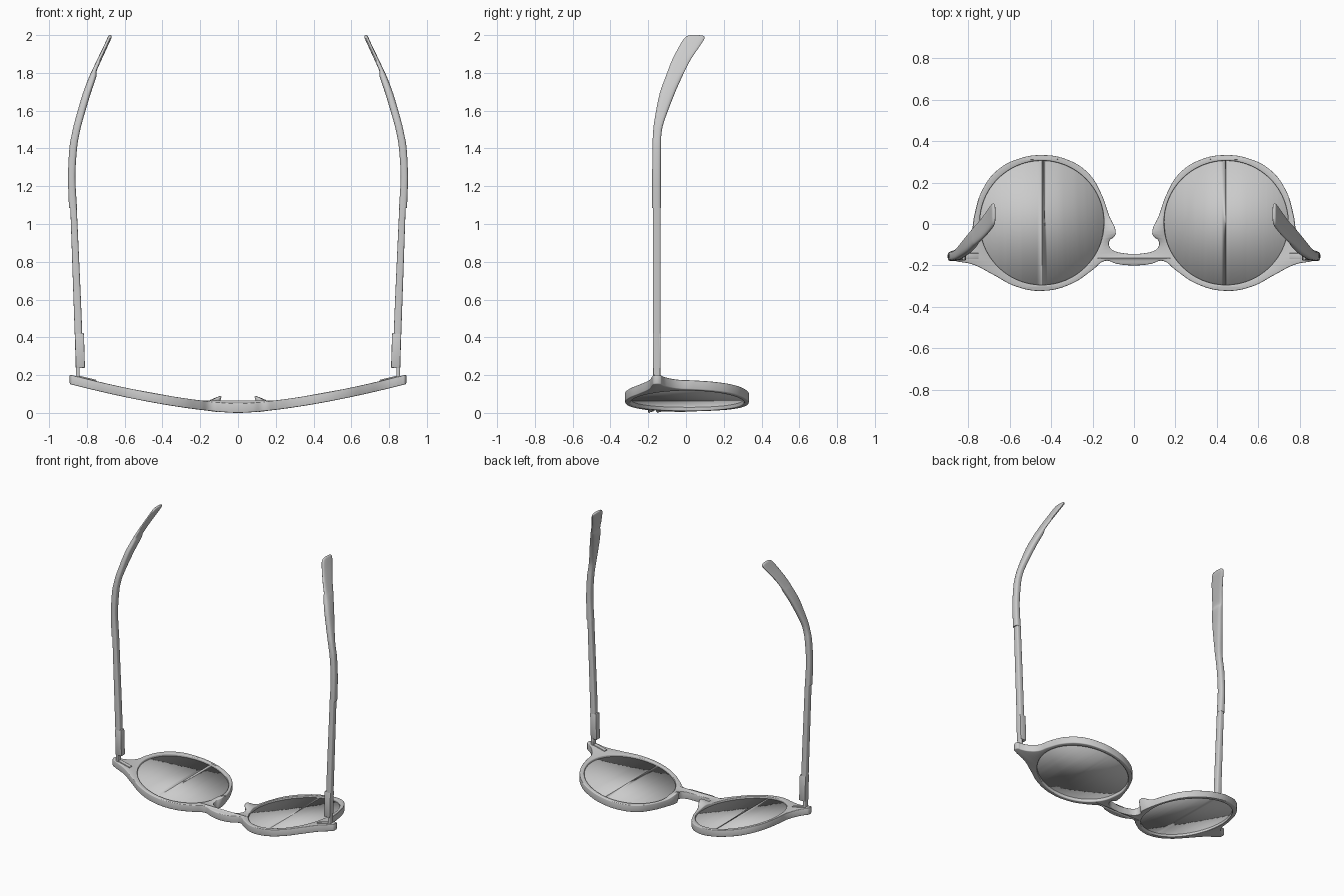
import bpy, bmesh, math

if "Cube" in bpy.data.objects:
    bpy.data.objects.remove(bpy.data.objects["Cube"])

THICK = 0.05                      # depth of the front frame
LENS_X, LENS_Y, LENS_R = 0.445, 0.006, 0.30


def sweep(x):
    """Wrap of the front: height of its outer face at a given x."""
    return 0.155 * (abs(x) / 0.9) ** 1.5


def finish(obj, angle=35, mirror=True):
    if mirror:
        obj.modifiers.new("Mirror", 'MIRROR')
    bpy.ops.object.select_all(action='DESELECT')
    obj.select_set(True)
    bpy.context.view_layer.objects.active = obj
    bpy.ops.object.shade_smooth_by_angle(angle=math.radians(angle))


def from_bmesh(bm, name):
    bmesh.ops.recalc_face_normals(bm, faces=bm.faces)
    mesh = bpy.data.meshes.new(name)
    bm.to_mesh(mesh)
    bm.free()
    obj = bpy.data.objects.new(name, mesh)
    bpy.context.collection.objects.link(obj)
    return obj


def catmull(a, b, c, d, t):
    return [0.5 * (2 * q + (r - p) * t + (2 * p - 5 * q + 4 * r - s) * t * t
                   + (3 * q - p - 3 * r + s) * t ** 3) for p, q, r, s in zip(a, b, c, d)]


def loft(name, stations, roundness, steps=4, sides=20):
    """Skin through stations (z, x0, x1, y0, y1) with a rounded cross-section."""
    n = len(stations)
    rows = []
    for i in range(n - 1):
        p = [stations[min(max(k, 0), n - 1)] for k in (i - 1, i, i + 1, i + 2)]
        rows += [catmull(*p, s / steps) for s in range(steps)]
    rows.append(stations[-1])

    def power(v):
        return math.copysign(abs(v) ** roundness, v)
    bm = bmesh.new()
    rings = []
    for z, x0, x1, y0, y1 in rows:
        ring = []
        for k in range(sides):
            a = 2 * math.pi * (k + 0.5) / sides
            ring.append(bm.verts.new(((x0 + x1) / 2 + (x1 - x0) / 2 * power(math.cos(a)),
                                      (y0 + y1) / 2 + (y1 - y0) / 2 * power(math.sin(a)), z)))
        rings.append(ring)
    for r, s in zip(rings, rings[1:]):
        for k in range(sides):
            m = (k + 1) % sides
            bm.faces.new((r[k], r[m], s[m], s[k]))
    bm.faces.new(rings[0])
    bm.faces.new(rings[-1])
    obj = from_bmesh(bm, name)
    finish(obj, 45)
    return obj


def box(name, loc, size, rot_y=0.0, bevel=0.004):
    bm = bmesh.new()
    bmesh.ops.create_cube(bm, size=1)
    c, s = math.cos(rot_y), math.sin(rot_y)
    for v in bm.verts:
        x, y, z = (v.co[i] * size[i] for i in range(3))
        v.co = (loc[0] + c * x - s * z, loc[1] + y, loc[2] + s * x + c * z)
    bmesh.ops.bevel(bm, geom=bm.edges[:], offset=bevel, segments=2, profile=0.5, affect='EDGES')
    finish(from_bmesh(bm, name))


# Front frame: one flat outline with two lens holes, thickened then wrapped
half = [(0.08, -0.193), (0.14, -0.178), (0.2, -0.222), (0.3, -0.288), (0.44, -0.323),
        (0.57, -0.302), (0.68, -0.245), (0.78, -0.195), (0.865, -0.178), (0.885, -0.17),
        (0.885, -0.134), (0.868, -0.126), (0.83, -0.1), (0.787, -0.04), (0.772, 0.04),
        (0.735, 0.16), (0.66, 0.26), (0.56, 0.314), (0.445, 0.333), (0.32, 0.31),
        (0.22, 0.245), (0.16, 0.15), (0.12, 0.04), (0.088, -0.045), (0.096, -0.062),
        (0.118, -0.08), (0.118, -0.11), (0.095, -0.13), (0.05, -0.141)]
outline = [(0, -0.2)] + half + [(0, -0.145)] + [(-x, y) for x, y in reversed(half)]

curve = bpy.data.curves.new("front_frame", 'CURVE')
curve.dimensions = '2D'
curve.fill_mode = 'BOTH'
curve.bevel_depth = 0.005
curve.bevel_resolution = 2
curve.offset = -0.005
curve.extrude = THICK / 2 - 0.005
sp = curve.splines.new('BEZIER')
sp.bezier_points.add(len(outline) - 1)
for bp, (x, y) in zip(sp.bezier_points, outline):
    bp.co = (x, y, 0)
    bp.handle_left_type = bp.handle_right_type = 'AUTO'
sp.use_cyclic_u = True
sp.resolution_u = 6
for side in (-1, 1):
    sp = curve.splines.new('POLY')
    sp.points.add(95)
    for k, pt in enumerate(sp.points):
        a = -2 * math.pi * k / 96
        pt.co = (side * LENS_X + LENS_R * math.cos(a), LENS_Y + LENS_R * math.sin(a), 0, 1)
    sp.use_cyclic_u = True
frame = bpy.data.objects.new("front_frame", curve)
bpy.context.collection.objects.link(frame)
bpy.context.view_layer.objects.active = frame
frame.select_set(True)
bpy.ops.object.convert(target='MESH')
frame = bpy.context.view_layer.objects.active
bm = bmesh.new()
bm.from_mesh(frame.data)
bmesh.ops.remove_doubles(bm, verts=bm.verts, dist=0.0002)
for v in bm.verts:
    x, y, z = v.co
    # nose pads: the back edge is raised beside the notch, the front edge drawn in
    w = math.exp(-((abs(x) - 0.088) / 0.05) ** 2 - ((y + 0.035) / 0.055) ** 2)
    v.co.z = sweep(x) + THICK / 2 + z + (0.036 * w if z > 0 else 0)
    if z < 0:
        v.co.x += math.copysign(0.018 * w, x)
bmesh.ops.recalc_face_normals(bm, faces=bm.faces)
bm.to_mesh(frame.data)
bm.free()
finish(frame, 35, mirror=False)

# Lenses: discs cut in strips so that they follow the wrap
bm = bmesh.new()
bmesh.ops.create_circle(bm, cap_ends=True, segments=96, radius=LENS_R + 0.004)
for v in bm.verts:
    v.co.x += LENS_X
    v.co.y += LENS_Y
for k in range(1, 24):
    x = LENS_X - LENS_R + 2 * LENS_R * k / 24
    bmesh.ops.bisect_plane(bm, geom=bm.verts[:] + bm.edges[:] + bm.faces[:],
                           plane_co=(x, 0, 0), plane_no=(1, 0, 0))
for v in bm.verts:
    v.co.z = sweep(v.co.x) + THICK * 0.55
lens = from_bmesh(bm, "lens")
solid = lens.modifiers.new("Solidify", 'SOLIDIFY')
solid.thickness = 0.016
solid.offset = 0
finish(lens)

# Temple arms: straight bar from the hinge
loft("temple_arm", [(0.17, 0.838, 0.858, -0.174, -0.136), (0.24, 0.838, 0.859, -0.174, -0.136),
                    (0.44, 0.834, 0.865, -0.175, -0.135), (0.46, 0.826, 0.866, -0.176, -0.134),
                    (1.095, 0.854, 0.888, -0.176, -0.134)], 0.45)

# Temple tips: curved sleeves that widen, thin out and hook inwards
loft("temple_tip", [(1.085, 0.852, 0.895, -0.179, -0.132), (1.25, 0.861, 0.9, -0.179, -0.133),
                    (1.4, 0.852, 0.893, -0.178, -0.132), (1.475, 0.84, 0.88, -0.175, -0.13),
                    (1.545, 0.823, 0.864, -0.168, -0.115), (1.69, 0.78, 0.822, -0.14, -0.06),
                    (1.78, 0.75, 0.788, -0.108, -0.02), (1.81, 0.748, 0.774, -0.097, -0.006),
                    (1.87, 0.722, 0.746, -0.073, 0.025), (1.94, 0.69, 0.712, -0.037, 0.072),
                    (1.98, 0.672, 0.694, -0.012, 0.097), (1.995, 0.669, 0.687, 0.005, 0.094),
                    (2.0, 0.672, 0.683, 0.025, 0.07)], 0.65)

# Hinges: block on the arm and plate on the back of the frame
box("hinge_block", (0.837, -0.155, 0.33), (0.048, 0.042, 0.185), rot_y=-0.03)
box("hinge_plate", (0.8, -0.155, sweep(0.8) + THICK), (0.1, 0.028, 0.014), rot_y=0.24, bevel=0.002)
